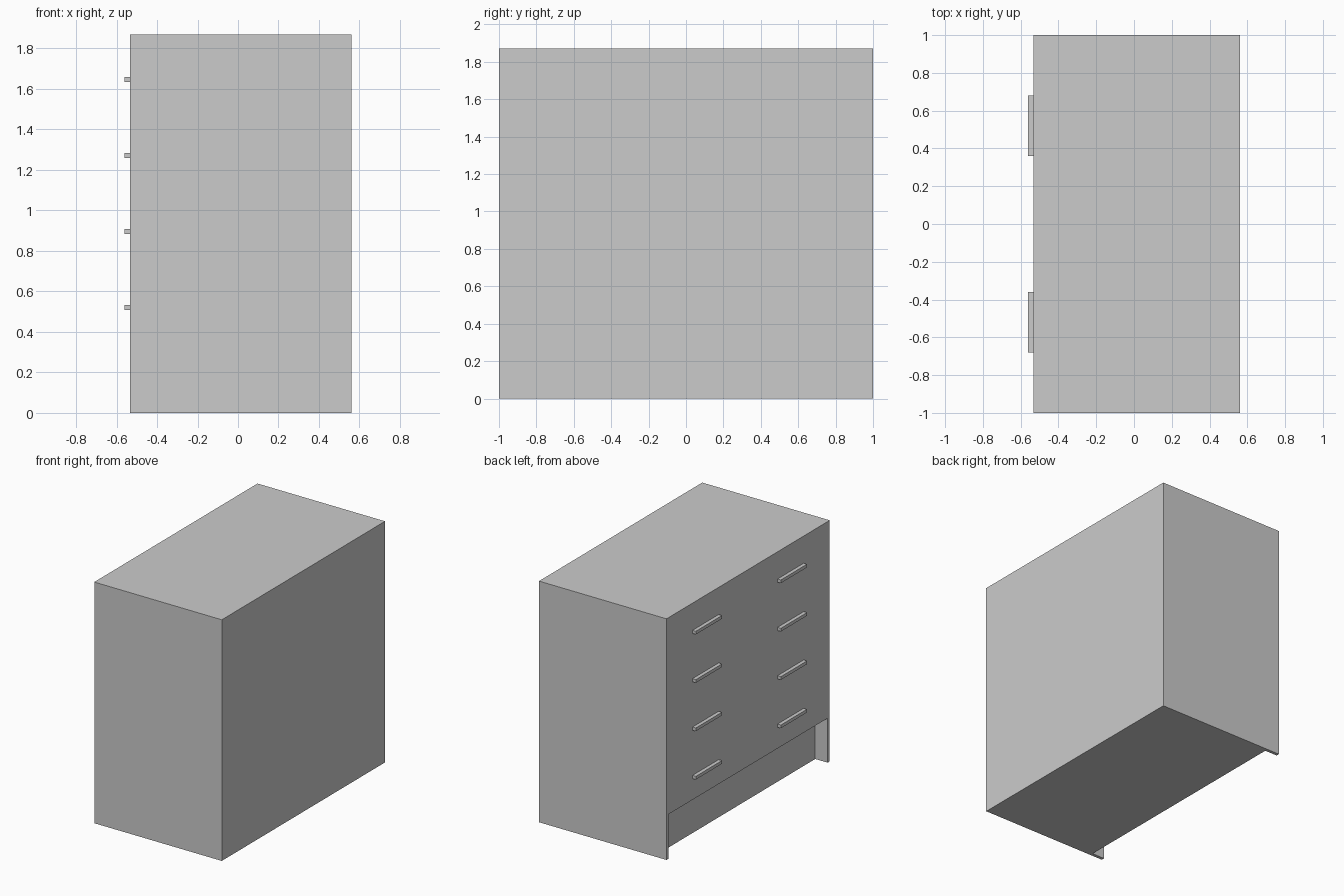
import bpy

# Remove the default cube
default = bpy.data.objects.get("Cube")
if default:
    bpy.data.objects.remove(default, do_unlink=True)

# Overall dimensions
FRONT, BACK = -0.533, 0.561
HALF_WIDTH, HEIGHT = 1.0, 1.87
PANEL = 0.025
KICK_HEIGHT, KICK_DEPTH = 0.345, 0.107
DRAWERS = 4
DRAWER_PITCH = (HEIGHT - PANEL - KICK_HEIGHT) / DRAWERS

grey = bpy.data.materials.new("light_grey")
grey.use_nodes = True
colour = (0.6, 0.6, 0.6, 1)
grey.diffuse_color = colour
grey.node_tree.nodes["Principled BSDF"].inputs["Base Color"].default_value = colour


def box(name, low, high):
    """Axis-aligned box between two corners."""
    centre = [(a + b) / 2 for a, b in zip(low, high)]
    bpy.ops.mesh.primitive_cube_add(size=1, location=centre)
    obj = bpy.context.object
    obj.name = name
    obj.scale = [b - a for a, b in zip(low, high)]
    bpy.ops.object.transform_apply(location=False, rotation=False, scale=True)
    obj.data.materials.append(grey)
    return obj


# Cabinet with a recessed plinth between the two side panels
cabinet = box("cabinet", (FRONT, -HALF_WIDTH, 0), (BACK, HALF_WIDTH, HEIGHT))
inner = HALF_WIDTH - PANEL
cutter = box("plinth_cutter", (FRONT - 0.1, -inner, -0.1),
             (FRONT + KICK_DEPTH, inner, KICK_HEIGHT))
cutter.hide_render = True
recess = cabinet.modifiers.new("plinth_recess", "BOOLEAN")
recess.operation = "DIFFERENCE"
recess.solver = "EXACT"
recess.object = cutter
bpy.context.view_layer.objects.active = cabinet
bpy.ops.object.modifier_apply(modifier=recess.name)
bpy.data.objects.remove(cutter, do_unlink=True)

# Two bar handles on each drawer
for row in range(DRAWERS):
    z = KICK_HEIGHT + DRAWER_PITCH * (row + 0.5) - 0.011
    for side, label in ((-1, "right"), (1, "left")):
        y = side * 0.521
        box(f"drawer_{row + 1}_handle_{label}",
            (-BACK, y - 0.16, z - 0.0125), (FRONT, y + 0.16, z + 0.0125))
